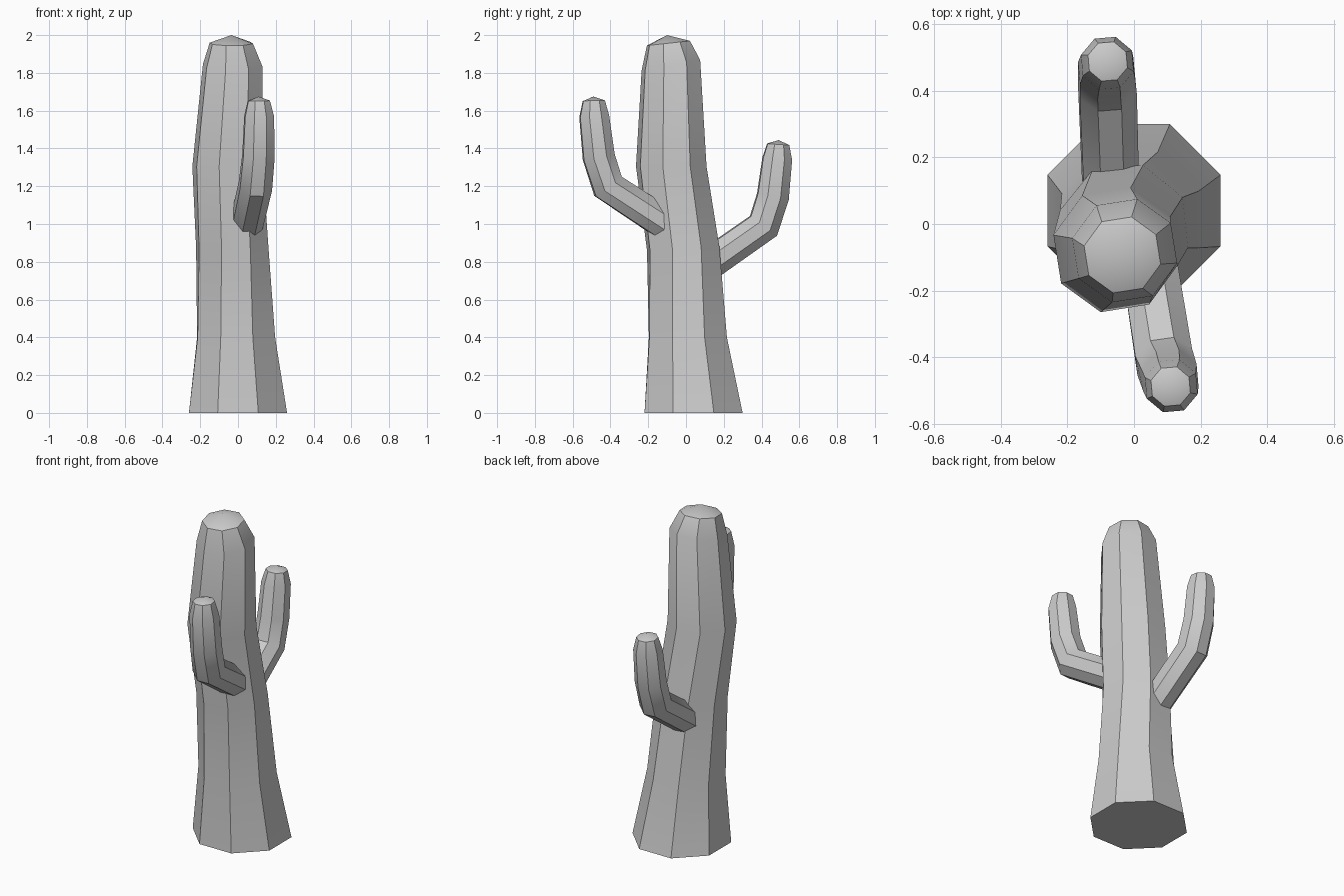
import bpy, bmesh, math
from mathutils import Vector

if "Cube" in bpy.data.objects:
    bpy.data.objects.remove(bpy.data.objects["Cube"])

SIDES = 8


def loft(name, rings, tip):
    """Loft eight-sided rings (centre, radius, normal, twist in degrees), closed by a tip."""
    bm = bmesh.new()
    loops = []
    for centre, radius, normal, twist in rings:
        n = Vector(normal).normalized()
        u = (Vector((1, 0, 0)) - n * n.x).normalized()
        v = n.cross(u)
        loop = []
        for i in range(SIDES):
            a = math.radians(22.5 + twist) + i * math.tau / SIDES
            loop.append(bm.verts.new(Vector(centre) + radius * (u * math.cos(a) + v * math.sin(a))))
        loops.append(loop)
    for lo, hi in zip(loops, loops[1:]):
        for i in range(SIDES):
            j = (i + 1) % SIDES
            bm.faces.new((lo[i], lo[j], hi[j], hi[i]))
    bm.faces.new(loops[0][::-1])
    apex = bm.verts.new(tip)
    for i in range(SIDES):
        bm.faces.new((loops[-1][i], loops[-1][(i + 1) % SIDES], apex))
    bmesh.ops.recalc_face_normals(bm, faces=bm.faces[:])
    mesh = bpy.data.meshes.new(name)
    bm.to_mesh(mesh)
    bm.free()
    obj = bpy.data.objects.new(name, mesh)
    bpy.context.collection.objects.link(obj)
    bpy.ops.object.select_all(action='DESELECT')
    obj.select_set(True)
    bpy.context.view_layer.objects.active = obj
    bpy.ops.object.shade_smooth_by_angle(angle=math.radians(30))
    return obj


def arm(name, path, radii, tip):
    """Bent arm: ring normals follow the path, mitred at the bends."""
    pts = [Vector(p) for p in path]
    dirs = [(b - a).normalized() for a, b in zip(pts, pts[1:])]
    normals = [dirs[0]] + [a + b for a, b in zip(dirs, dirs[1:])] + [dirs[-1]]
    return loft(name, [(p, r, n, 5) for p, r, n in zip(pts, radii, normals)], tip)


# Trunk: wide foot, slight lean and twist, rounded top
loft("trunk", [
    ((0, 0.04, 0), 0.281, (0, 0, 1), 0),
    ((-0.01, 0.01, 0.40), 0.222, (0, 0, 1), 1),
    ((-0.03, -0.015, 0.87), 0.200, (0, -0.05, 1), 6),
    ((-0.055, -0.078, 1.305), 0.192, (0, 0, 1), 9),
    ((-0.028, -0.08, 1.84), 0.162, (0, -0.18, 1), 9),
    ((-0.035, -0.093, 1.957), 0.118, (0, -0.11, 1), 9),
], (-0.035, -0.10, 2.0))

ARM_RADII = [0.09, 0.093, 0.090, 0.083, 0.062]

# Front arm, higher
arm("front_arm", [(0.045, -0.11, 1.00), (0.092, -0.413, 1.20), (0.108, -0.462, 1.355),
                  (0.112, -0.486, 1.57), (0.110, -0.488, 1.652)],
    ARM_RADII, (0.108, -0.49, 1.675))

# Back arm, lower
arm("back_arm", [(-0.07, 0.11, 0.78), (-0.080, 0.41, 0.99), (-0.082, 0.46, 1.145),
                 (-0.080, 0.483, 1.345), (-0.079, 0.488, 1.422)],
    ARM_RADII, (-0.078, 0.49, 1.444))
